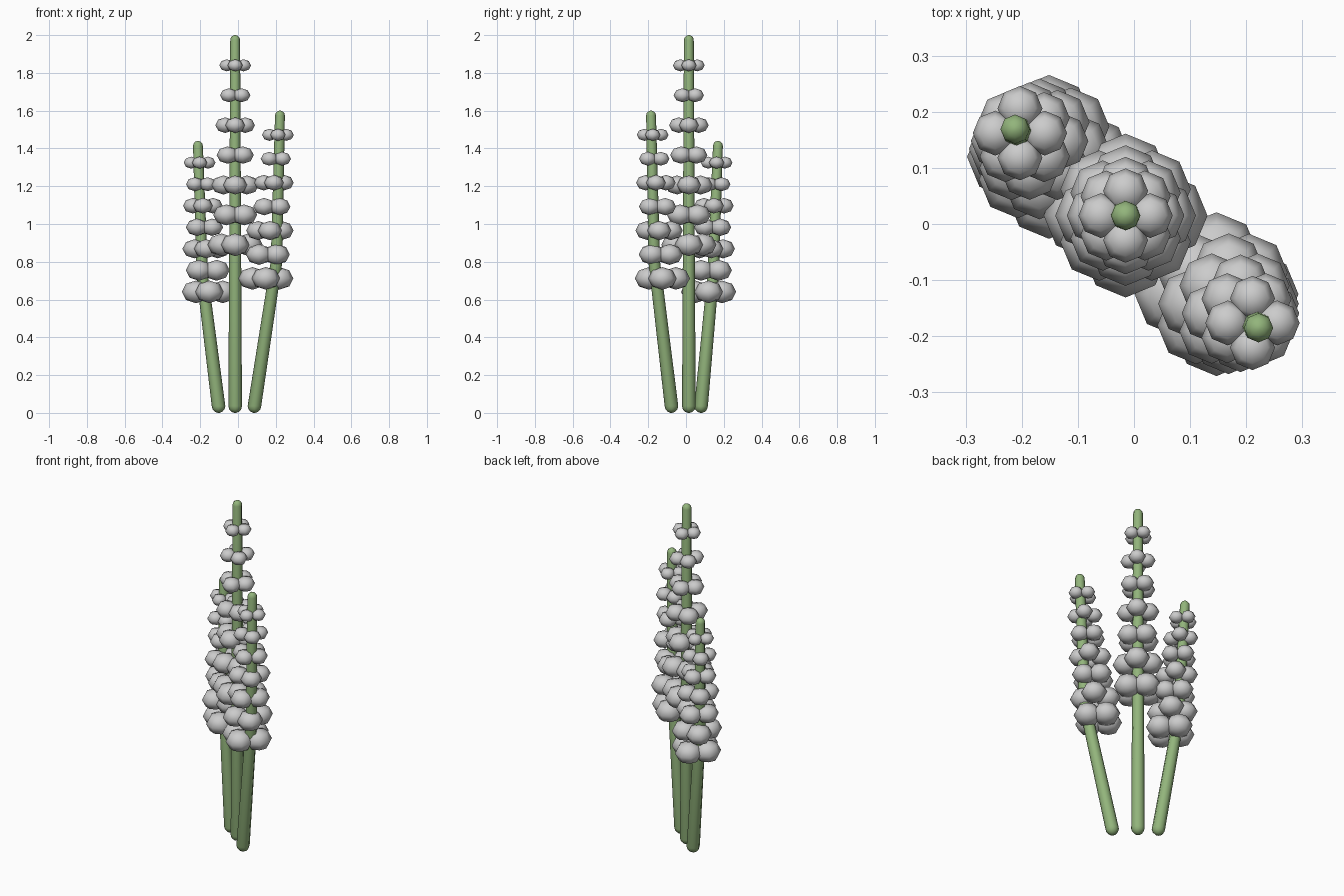
import bpy, bmesh, math
from mathutils import Vector, Matrix

cube = bpy.data.objects.get("Cube")
if cube:
    bpy.data.objects.remove(cube, do_unlink=True)


def make_material(name, rgb):
    mat = bpy.data.materials.new(name)
    mat.use_nodes = True
    mat.diffuse_color = (*rgb, 1)
    mat.node_tree.nodes["Principled BSDF"].inputs["Base Color"].default_value = (*rgb, 1)
    return mat


GREEN = make_material("stem green", (0.29, 0.46, 0.20))
GREY = make_material("blossom grey", (0.60, 0.60, 0.60))
SIDES = 8
WHORLS = 7


def finish(bm, name, mat):
    bmesh.ops.recalc_face_normals(bm, faces=bm.faces)
    for face in bm.faces:
        face.smooth = True
    mesh = bpy.data.meshes.new(name)
    bm.to_mesh(mesh)
    bm.free()
    mesh.materials.append(mat)
    obj = bpy.data.objects.new(name, mesh)
    bpy.context.collection.objects.link(obj)


def stem(name, base, middle, top, r_base=0.036, r_top=0.026):
    """Tapered stalk with a slight bend and rounded ends."""
    base, middle, top = Vector(base), Vector(middle), Vector(top)
    up = Vector((0, 0, 1))
    low, high = base + up * r_base, top - up * r_top
    rings = []
    for angle in (-80, -55, -28):
        a = math.radians(angle)
        rings.append((low + up * r_base * math.sin(a), r_base * math.cos(a)))
    r_mid = (r_base + r_top) / 2
    rings += [(low, r_base), (middle, r_mid), (high, r_top)]
    for angle in (28, 55, 80):
        a = math.radians(angle)
        rings.append((high + up * r_top * math.sin(a), r_top * math.cos(a)))

    bm = bmesh.new()
    loops = []
    for centre, radius in rings:
        loops.append([bm.verts.new(centre + radius * Vector((math.cos(t), math.sin(t), 0)))
                      for t in (math.tau * i / SIDES for i in range(SIDES))])
    for a, b in zip(loops, loops[1:]):
        for i in range(SIDES):
            j = (i + 1) % SIDES
            bm.faces.new((a[i], a[j], b[j], b[i]))
    bm.faces.new(loops[0][::-1])
    bm.faces.new(loops[-1])
    finish(bm, name, GREEN)


def blossoms(name, base, top):
    """Whorls of four flattened buds, shrinking and alternating upward."""
    base, top = Vector(base), Vector(top)
    bm = bmesh.new()
    for w in range(WHORLS):
        t = w / (WHORLS - 1)
        centre = base.lerp(top, 0.445 + 0.475 * t)
        size = 0.075 - 0.035 * t
        ring = 0.071 - 0.027 * t
        for k in range(4):
            turn = (k + 0.5 * (w % 2)) * math.pi / 2
            place = (Matrix.Translation(centre) @ Matrix.Rotation(turn, 4, "Z")
                     @ Matrix.Translation((ring, 0, 0))
                     @ Matrix.Diagonal((size, size, size * 0.8, 1)))
            bmesh.ops.create_uvsphere(bm, u_segments=8, v_segments=4, radius=1, matrix=place)
    finish(bm, name, GREY)


# Each plant: base, bend and tip of the stalk
plants = {
    "middle": ((-0.015, 0.015, 0), (-0.015, 0.015, 1), (-0.015, 0.015, 2)),
    "left": ((0.087, -0.077, 0), (0.204, -0.168, 0.8), (0.222, -0.185, 1.6)),
    "right": ((-0.103, 0.08, 0), (-0.189, 0.143, 0.72), (-0.212, 0.169, 1.44)),
}
for side, (base, bend, tip) in plants.items():
    stem(side + "_stem", base, bend, tip)
    blossoms(side + "_blossoms", base, tip)
